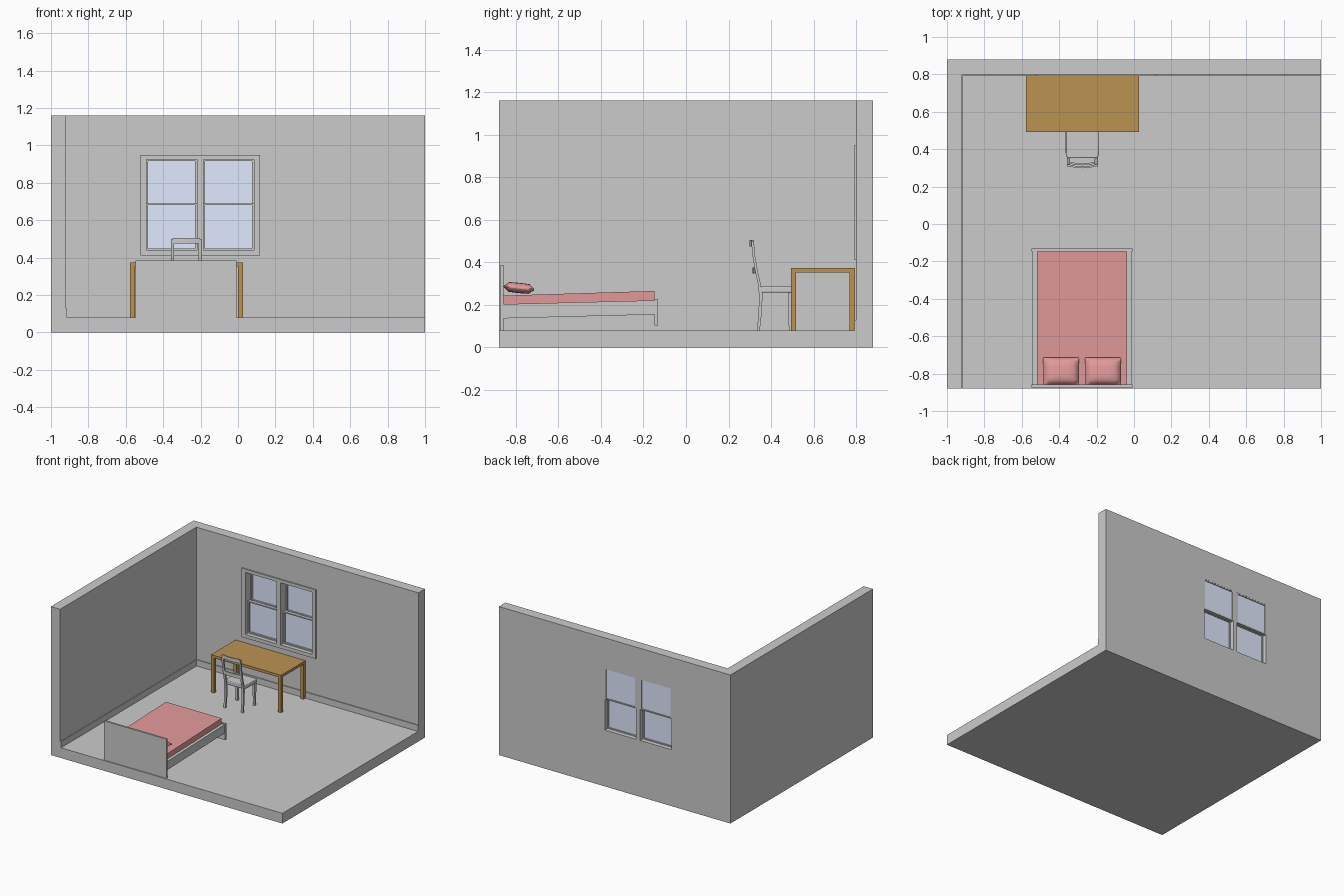
import bpy, bmesh, math
from mathutils import Matrix, Vector

if "Cube" in bpy.data.objects:
    bpy.data.objects.remove(bpy.data.objects["Cube"])


def material(name, rgb):
    m = bpy.data.materials.new(name)
    m.diffuse_color = (*rgb, 1)
    m.use_nodes = True
    m.node_tree.nodes["Principled BSDF"].inputs["Base Color"].default_value = m.diffuse_color
    return m


WOOD = material("wood", (0.50, 0.288, 0.086))
PINK = material("bedding", (0.755, 0.323, 0.323))
GLASS = material("glass", (0.755, 0.82, 1.0))


def finish(name, bm, mat=None):
    bmesh.ops.recalc_face_normals(bm, faces=bm.faces)
    me = bpy.data.meshes.new(name)
    bm.to_mesh(me)
    bm.free()
    ob = bpy.data.objects.new(name, me)
    bpy.context.collection.objects.link(ob)
    if mat:
        me.materials.append(mat)
    return ob


def box(name, x0, x1, y0, y1, z0, z1, mat=None):
    bm = bmesh.new()
    bmesh.ops.create_cube(bm, size=1)
    bmesh.ops.scale(bm, vec=(x1 - x0, y1 - y0, z1 - z0), verts=bm.verts)
    bmesh.ops.translate(bm, vec=((x0 + x1) / 2, (y0 + y1) / 2, (z0 + z1) / 2), verts=bm.verts)
    return finish(name, bm, mat)


def prism(name, pts, axis, lo, hi, mat=None):
    """Extrude a 2D outline: axis 'X' takes (y, z) points, 'Z' takes (x, y)."""
    put = (lambda a, b: (lo, a, b)) if axis == 'X' else (lambda a, b: (a, b, lo))
    step = (hi - lo, 0, 0) if axis == 'X' else (0, 0, hi - lo)
    bm = bmesh.new()
    face = bm.faces.new([bm.verts.new(put(*p)) for p in pts])
    new = bmesh.ops.extrude_face_region(bm, geom=[face])["geom"]
    bmesh.ops.translate(bm, vec=step, verts=[v for v in new if isinstance(v, bmesh.types.BMVert)])
    return finish(name, bm, mat)


def smooth(ob, angle=40):
    bpy.ops.object.select_all(action='DESELECT')
    ob.select_set(True)
    bpy.context.view_layer.objects.active = ob
    bpy.ops.object.shade_smooth_by_angle(angle=math.radians(angle))


def cut(ob, cutter):
    m = ob.modifiers.new("cut", 'BOOLEAN')
    m.operation = 'DIFFERENCE'
    m.solver = 'EXACT'
    m.object = cutter
    bpy.context.view_layer.objects.active = ob
    bpy.ops.object.modifier_apply(modifier=m.name)
    bpy.data.objects.remove(cutter)


# Room shell: block hollowed out, with two window openings
W0, W1 = 0.44, 0.925
BAYS = [(-0.49, -0.22), (-0.185, 0.085)]
room = box("room_shell", -1, 1, -0.88, 0.88, 0, 1.16)
cut(room, box("interior_cutter", -0.92, 2, -2, 0.80, 0.08, 2))
for a, b in BAYS:
    cut(room, box("window_cutter", a, b, 0.7, 1.0, W0, W1))

# Skirting boards
box("back_skirting", -0.92, 1, 0.793, 0.80, 0.08, 0.128)
box("left_skirting", -0.92, -0.913, -0.88, 0.793, 0.08, 0.128)

# Window trim
for n, x0, x1, z0, z1 in [("left", -0.522, -0.49, W0, W1), ("middle", -0.22, -0.185, W0, W1),
                          ("right", 0.085, 0.118, W0, W1), ("top", -0.522, 0.118, W1, 0.95),
                          ("bottom", -0.522, 0.118, 0.412, W0)]:
    box(f"window_trim_{n}", x0, x1, 0.79, 0.80, z0, z1)

# Sliding sashes: upper one near the outside, lower one further in
S = 0.009
for side, (a, b) in zip(("left", "right"), BAYS):
    for level, z0, z1, y in [("upper", 0.68, W1, 0.855), ("lower", W0, 0.69, 0.822)]:
        n = f"{side}_{level}_sash"
        box(n + "_stile_l", a, a + S, y, y + 0.024, z0, z1)
        box(n + "_stile_r", b - S, b, y, y + 0.024, z0, z1)
        box(n + "_rail_b", a + S, b - S, y, y + 0.024, z0, z0 + S)
        box(n + "_rail_t", a + S, b - S, y, y + 0.024, z1 - S, z1)
        box(n + "_glass", a + S, b - S, y + 0.014, y + 0.018, z0 + S, z1 - S, GLASS)

# Desk
box("desk_top", -0.578, 0.027, 0.493, 0.794, 0.352, 0.373, WOOD)
for x in (-0.578, 0.0):
    for y in (0.493, 0.769):
        box("desk_leg", x, x + 0.027, y, y + 0.025, 0.08, 0.352, WOOD)

# Bed: end boards, sloping rails and mattress
box("headboard", -0.548, -0.008, -0.873, -0.858, 0.08, 0.386)
box("footboard", -0.548, -0.008, -0.148, -0.132, 0.102, 0.228)
rail = [(-0.858, 0.136), (-0.148, 0.154), (-0.148, 0.221), (-0.858, 0.203)]
prism("left_bed_rail", rail, 'X', -0.542, -0.519)
prism("right_bed_rail", rail, 'X', -0.037, -0.014)
prism("mattress", [(-0.858, 0.173), (-0.148, 0.191), (-0.148, 0.265), (-0.858, 0.243)],
      'X', -0.519, -0.037, PINK)

# Pillows: puffed slabs with a seam round the middle
for cx in (-0.39, -0.166):
    bm = bmesh.new()
    bmesh.ops.create_cube(bm, size=2)
    bmesh.ops.subdivide_edges(bm, edges=bm.edges, cuts=5, use_grid_fill=True)
    for v in bm.verts:
        u, w, h = v.co
        puff = (1 - abs(u) ** 5) ** 0.5 * (1 - abs(w) ** 5) ** 0.5
        v.co = Vector((u * 0.096, w * 0.072, h * (0.003 + 0.021 * puff)))
    bmesh.ops.transform(bm, verts=bm.verts, matrix=Matrix.Translation((cx, -0.786, 0.279))
                        @ Matrix.Rotation(math.radians(-6), 4, 'X'))
    smooth(finish("pillow", bm, PINK), 60)

# Chair seat
CX = -0.276
seat = prism("chair_seat", [(CX - 0.082, 0.352), (CX + 0.082, 0.352), (CX + 0.089, 0.38),
                            (CX + 0.089, 0.505), (CX - 0.089, 0.505), (CX - 0.089, 0.38)],
             'Z', 0.257, 0.286)
bev = seat.modifiers.new("soft_edge", 'BEVEL')
bev.width, bev.segments = 0.005, 2
smooth(seat)

# Chair legs: straight in front, curved back posts
back = [(0.334, 0.08), (0.347, 0.08), (0.357, 0.17), (0.360, 0.25), (0.351, 0.30), (0.337, 0.36),
        (0.325, 0.43), (0.319, 0.50), (0.307, 0.50), (0.313, 0.43), (0.325, 0.36),
        (0.338, 0.30), (0.343, 0.25), (0.342, 0.17)]
front = [(0.484, 0.08), (0.498, 0.08), (0.503, 0.258), (0.479, 0.258)]
for s in (-1, 1):
    x = sorted((CX + s * 0.083, CX + s * 0.066))
    smooth(prism("chair_back_post", back, 'X', *x))
    prism("chair_front_leg", front, 'X', *x)

# Bowed backrest rails
for n, y, z0, z1 in [("top", 0.319, 0.475, 0.505), ("lower", 0.335, 0.348, 0.376)]:
    ts = [i / 4 - 1 for i in range(9)]
    edge = [(CX + t * 0.074, y - 0.011 * (1 - t * t)) for t in ts]
    smooth(prism(f"chair_{n}_rail", edge + [(a, b - 0.01) for a, b in reversed(edge)], 'Z', z0, z1))
